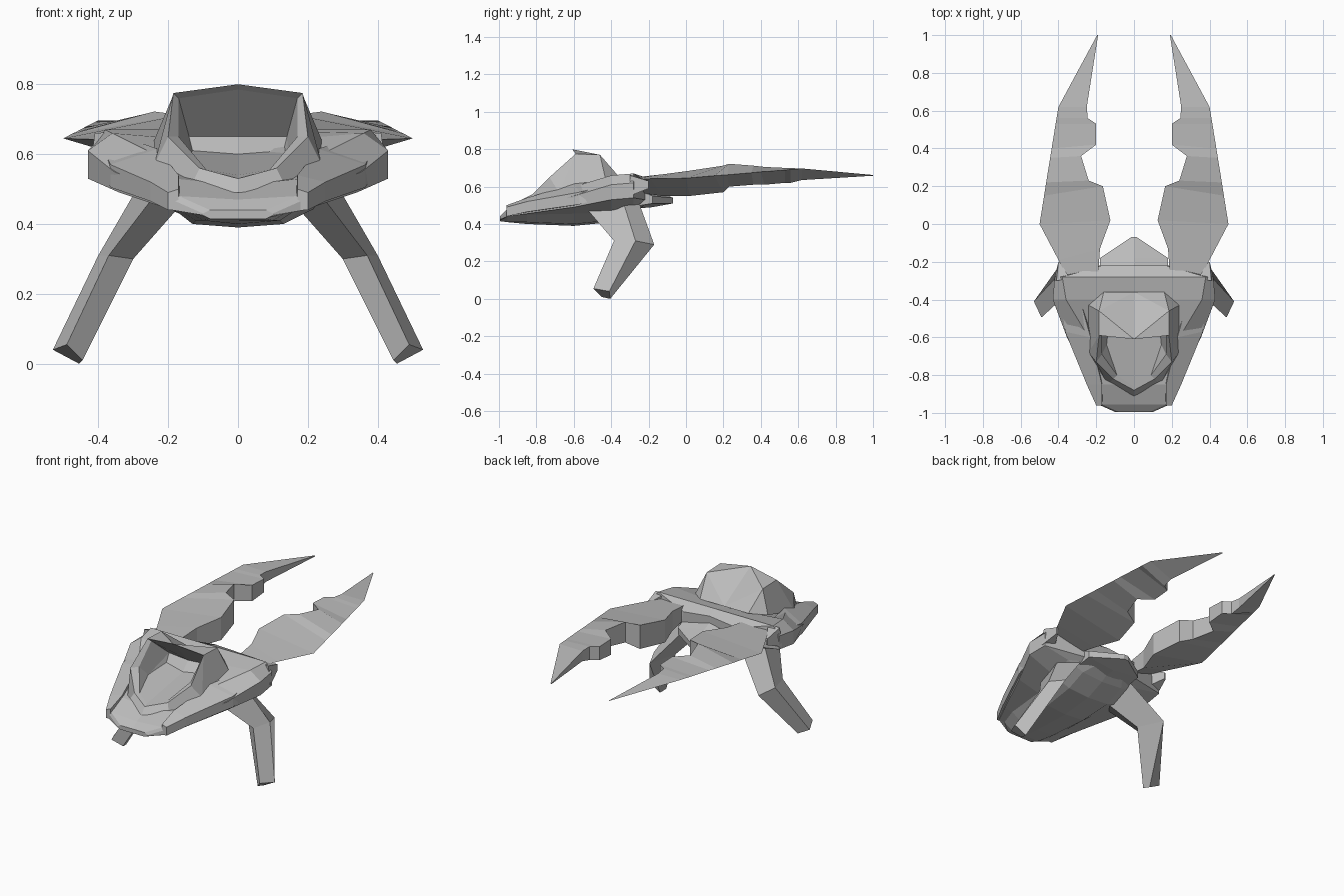
import bpy
import bmesh

cube = bpy.data.objects.get("Cube")
if cube:
    bpy.data.objects.remove(cube, do_unlink=True)

grey = bpy.data.materials.new("plain grey")
grey.use_nodes = True
tone = (0.5, 0.5, 0.5, 1)
grey.diffuse_color = tone
grey.node_tree.nodes["Principled BSDF"].inputs["Base Color"].default_value = tone


def finish(bm, name):
    """Clean a bmesh and turn it into a flat shaded object."""
    bmesh.ops.remove_doubles(bm, verts=bm.verts, dist=0.0005)
    bmesh.ops.recalc_face_normals(bm, faces=bm.faces)
    mesh = bpy.data.meshes.new(name)
    bm.to_mesh(mesh)
    bm.free()
    mesh.materials.append(grey)
    obj = bpy.data.objects.new(name, mesh)
    bpy.context.collection.objects.link(obj)


def loft(name, rings):
    """Skin closed rings of equal point count and cap both ends."""
    bm = bmesh.new()
    rows = [[bm.verts.new(p) for p in ring] for ring in rings]
    for a, b in zip(rows, rows[1:]):
        for i in range(len(a)):
            j = (i + 1) % len(a)
            bm.faces.new((a[i], a[j], b[j], b[i]))
    bm.faces.new(rows[0])
    bm.faces.new(rows[-1])
    finish(bm, name)


def centre_loft(name, stations):
    """Loft mirrored half sections, each given as y and (x, z) points."""
    rings = []
    for y, half in stations:
        full = half + [(-x, z) for x, z in reversed(half) if x > 0]
        rings.append([(x, y, z) for x, z in full])
    loft(name, rings)


def pair(name, rings):
    """Loft a part on both sides."""
    for side, s in (("left", 1), ("right", -1)):
        loft(side + "_" + name, [[(s * x, y, z) for x, y, z in r] for r in rings])


# Hull: keel centre, keel edge, pod floor, side low, side high, shoulder, deck
centre_loft("hull", [
    (-.995, [(0, .415), (.08, .415), (.09, .42), (.1, .425), (.1, .43), (.08, .44), (0, .44)]),
    (-.955, [(0, .41), (.1, .41), (.15, .44), (.19, .44), (.19, .47), (.17, .48), (0, .47)]),
    (-.85, [(0, .4), (.12, .41), (.18, .45), (.235, .455), (.235, .5), (.18, .53), (0, .51)]),
    (-.6, [(0, .39), (.13, .4), (.2, .455), (.34, .49), (.355, .55), (.24, .6), (0, .53)]),
    (-.4, [(0, .41), (.14, .42), (.25, .46), (.43, .53), (.43, .61), (.36, .66), (0, .63)]),
    (-.28, [(0, .46), (.14, .47), (.25, .51), (.42, .54), (.42, .62), (.38, .67), (0, .67)]),
    (-.22, [(0, .5), (.1, .5), (.14, .51), (.18, .53), (.18, .58), (.17, .63), (0, .65)]),
])

# Tail wedge behind the deck
centre_loft("tail", [
    (-.3, [(0, .48), (.18, .49), (.18, .6), (0, .65)]),
    (-.18, [(0, .49), (.18, .51), (.18, .55), (0, .59)]),
    (-.07, [(0, .51), (.015, .51), (.015, .54), (0, .54)]),
])

# Cockpit: outer wall, sloped rim and open recess under the hood
base_nose, base_cheek = (0, -.91, .49), (.14, -.85, .5)
base_side, base_rear = (.24, -.68, .57), (.24, -.43, .64)
tail_side, tail_mid = (.16, -.36, .655), (0, -.36, .655)
rim_nose, rim_cheek = (0, -.88, .53), (.11, -.82, .56)
rim_side, rim_top, rim_peak = (.2, -.73, .65), (.185, -.59, .775), (0, -.61, .8)
hood_side = (.185, -.46, .77)
in_nose, in_cheek = (0, -.86, .54), (.09, -.8, .555)
in_side, in_top, in_peak = (.17, -.69, .65), (.17, -.575, .76), (0, -.59, .785)
floor_side, floor_rear, floor_mid = (.145, -.64, .59), (.13, -.49, .61), (0, -.52, .6)
back_side, back_mid = (.14, -.45, .65), (0, -.47, .65)
panels = [
    (base_nose, base_cheek, rim_cheek, rim_nose),
    (base_cheek, base_side, rim_side, rim_cheek),
    (base_side, rim_top, rim_side),
    (base_side, base_rear, hood_side, rim_top),
    (base_rear, tail_side, hood_side),
    (tail_side, tail_mid, hood_side),
    (tail_mid, rim_peak, hood_side),
    (rim_top, hood_side, rim_peak),
    (rim_nose, rim_cheek, in_cheek, in_nose),
    (rim_cheek, rim_side, in_side, in_cheek),
    (rim_side, rim_top, in_top, in_side),
    (rim_top, rim_peak, in_peak, in_top),
    (in_cheek, in_side, floor_side),
    (in_side, in_top, back_side, floor_side),
    (in_top, in_peak, back_mid, back_side),
    (floor_side, back_side, floor_rear),
    (floor_rear, back_side, back_mid, floor_mid),
    (in_nose, in_cheek, floor_side, floor_rear, floor_mid),
]
bm = bmesh.new()
for s in (1, -1):
    for panel in panels:
        bm.faces.new([bm.verts.new((s * x, y, z)) for x, y, z in panel])
finish(bm, "cockpit")

# Cheek rails along the pods
pair("cheek_rail", [
    [(.17, -.96, .44), (.2, -.96, .44), (.2, -.96, .49), (.17, -.96, .5)],
    [(.16, -.85, .455), (.25, -.85, .465), (.25, -.85, .52), (.17, -.85, .54)],
    [(.2, -.6, .5), (.365, -.57, .505), (.365, -.57, .57), (.23, -.6, .615)],
    [(.25, -.35, .54), (.4, -.37, .56), (.39, -.37, .62), (.3, -.35, .64)],
])

# Rear fin of each pod
pair("pod_fin", [
    [(.34, -.29, .56), (.425, -.3, .55), (.41, -.3, .66), (.34, -.29, .665)],
    [(.39, -.2, .59), (.4, -.2, .59), (.4, -.2, .63), (.39, -.2, .63)],
])

# Pincer blades: sharp outer point, then inner x, y, top and bottom
blade = [
    ((.35, -.29, .64), .19, -.27, .65, .57),
    ((.4, -.19, .642), .18, -.13, .665, .55),
    ((.5, 0, .645), .125, .02, .685, .55),
    ((.476, .15, .658), .165, .2, .712, .57),
    ((.465, .22, .663), .24, .23, .722, .6),
    ((.444, .35, .674), .28, .36, .712, .61),
    ((.436, .4, .679), .2, .42, .705, .61),
    ((.415, .53, .689), .2, .53, .7, .62),
    ((.41, .56, .692), .245, .56, .7, .62),
    ((.4, .62, .697), .25, .62, .695, .635),
    ((.195, 1, .662), .19, 1, .662, .658),
]
pair("pincer", [[outer, (x, y, top), (x, y, low)] for outer, x, y, top, low in blade])

# Bent legs: outer, front, inner and back corner of each ring
pair("leg", [
    [(.29, -.33, .5), (.24, -.53, .48), (.15, -.45, .47), (.18, -.25, .51)],
    [(.4, -.27, .31), (.37, -.385, .31), (.3, -.33, .3), (.36, -.17, .29)],
    [(.53, -.41, .04), (.49, -.495, .055), (.445, -.45, .01), (.455, -.405, 0)],
])
